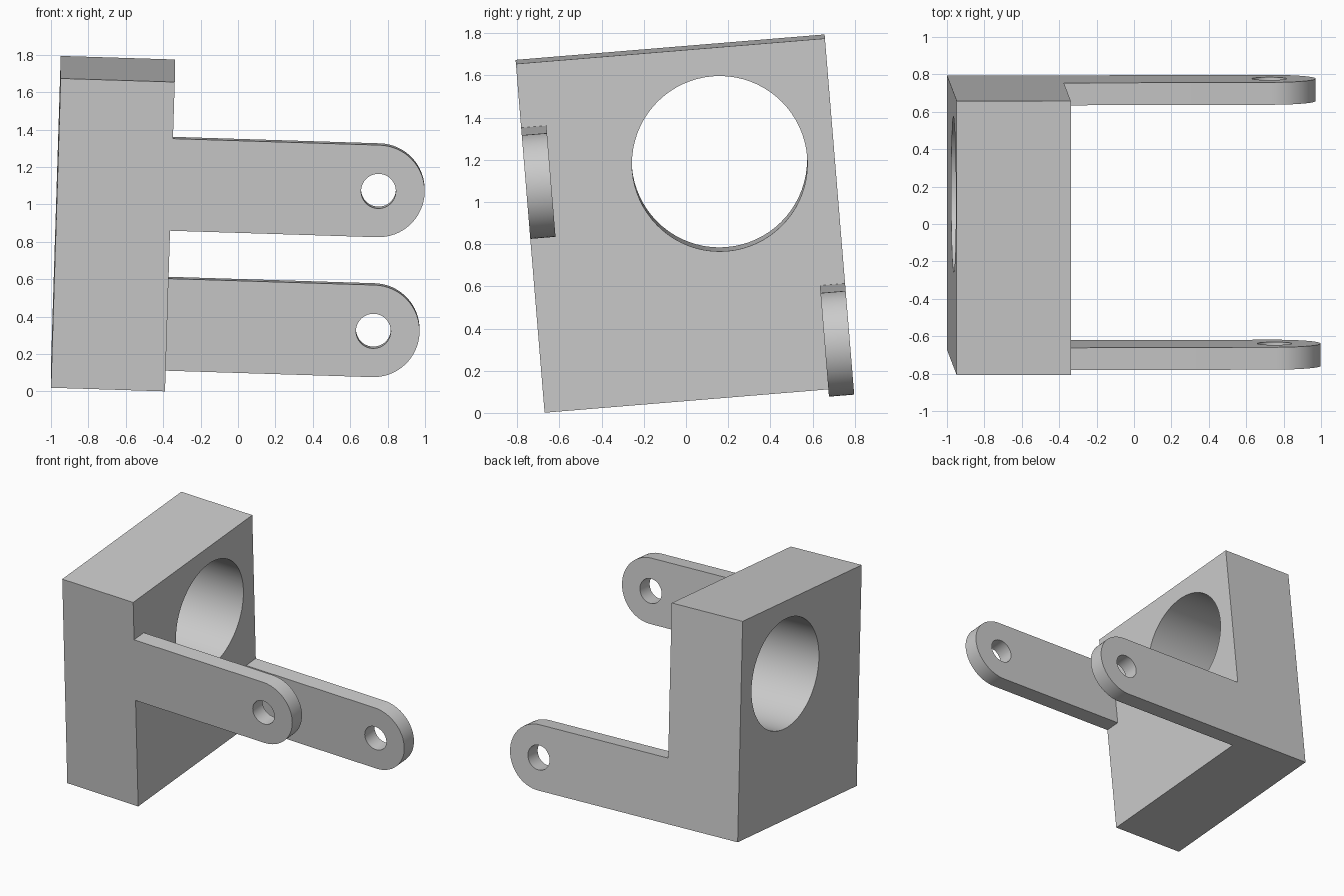
import bpy, bmesh
from math import pi, cos, sin, radians
from mathutils import Matrix, Vector

if "Cube" in bpy.data.objects:
    bpy.data.objects.remove(bpy.data.objects["Cube"])

grey = bpy.data.materials.new("plain grey")
grey.use_nodes = True
colour = (0.6, 0.6, 0.6, 1)
grey.diffuse_color = colour
grey.node_tree.nodes["Principled BSDF"].inputs["Base Color"].default_value = colour

# The bracket leans slightly; parts are laid out from the block's lower front corner
LEAN = (Matrix.Translation((-1.0, -0.672, 0.02))
        @ Matrix.Rotation(radians(4.7), 4, 'X') @ Matrix.Rotation(radians(1.8), 4, 'Y'))
WIDTH, DEPTH, HEIGHT = 0.61, 1.47, 1.66
ARM_R, ARM_T, PIN_U = 0.247, 0.12, 1.717
BORE_W = 1.109


def arc(cx, cy, r, start, end, steps):
    angles = [start + (end - start) * i / steps for i in range(steps + 1)]
    return [(cx + r * cos(a), cy + r * sin(a)) for a in angles]


def plate(name, outline, hole, to_3d, thickness):
    """Flat outline with one round hole, extruded along the thickness vector."""
    bm = bmesh.new()
    edges = []
    for loop in (outline, hole):
        verts = [bm.verts.new(to_3d(*p)) for p in loop]
        edges += [bm.edges.new((v, verts[i - 1])) for i, v in enumerate(verts)]
    bmesh.ops.triangle_fill(bm, edges=edges, use_beauty=True)
    out = bmesh.ops.extrude_face_region(bm, geom=bm.faces[:], use_keep_orig=True)
    moved = [g for g in out["geom"] if isinstance(g, bmesh.types.BMVert)]
    bmesh.ops.translate(bm, verts=moved, vec=thickness)
    bmesh.ops.recalc_face_normals(bm, faces=bm.faces[:])
    mesh = bpy.data.meshes.new(name)
    bm.to_mesh(mesh)
    bm.free()
    mesh.materials.append(grey)
    obj = bpy.data.objects.new(name, mesh)
    bpy.context.collection.objects.link(obj)
    obj.matrix_world = LEAN
    bpy.ops.object.select_all(action='DESELECT')
    obj.select_set(True)
    bpy.context.view_layer.objects.active = obj
    bpy.ops.object.shade_smooth_by_angle(angle=radians(30))


# Block with the large bore running through its width
plate("block", [(0, 0), (DEPTH, 0), (DEPTH, HEIGHT), (0, HEIGHT)],
      arc(0.924, BORE_W, 0.416, 0, 2 * pi, 72)[:-1],
      lambda v, w: Vector((0, v, w)), Vector((WIDTH, 0, 0)))

# Two round-ended arms, flush with the front and back of the block
for name, v0, mid in (("front_arm", 0, BORE_W), ("back_arm", DEPTH - ARM_T, ARM_R)):
    outline = [(WIDTH, mid + ARM_R), (WIDTH, mid - ARM_R)]
    outline += arc(PIN_U, mid, ARM_R, -pi / 2, pi / 2, 32)
    plate(name, outline, arc(PIN_U, mid, 0.093, 0, 2 * pi, 48)[:-1],
          lambda u, w, v0=v0: Vector((u, v0, w)), Vector((0, ARM_T, 0)))
